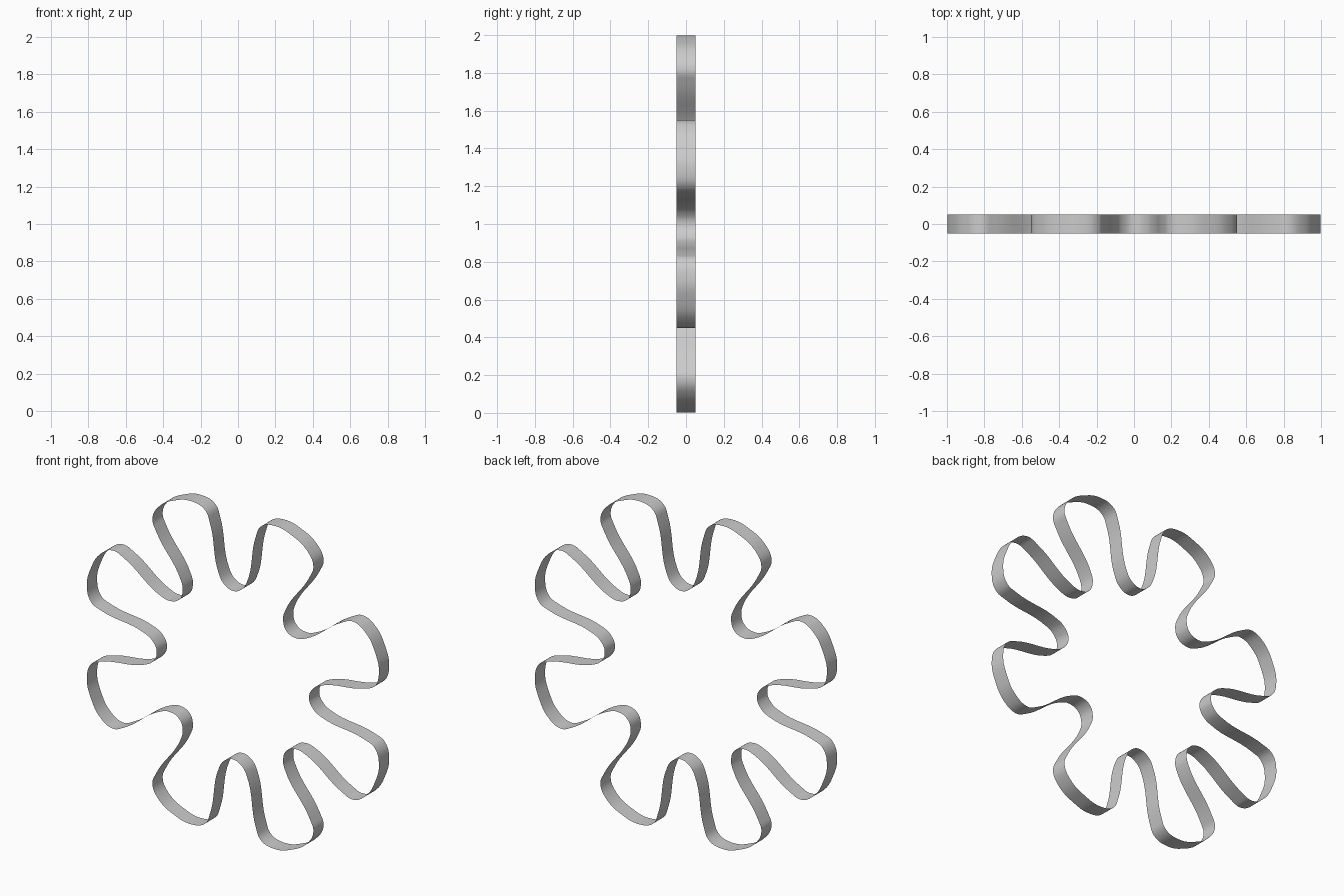
import bpy
from math import cos, sin, radians

if "Cube" in bpy.data.objects:
    bpy.data.objects.remove(bpy.data.objects["Cube"])

# Half of one lobe: (distance along the lobe axis, sideways offset)
half = [(0.527, 0.153), (0.591, 0.141), (0.893, 0.199), (0.968, 0.194), (1.030, 0.120)]
valley_radius, tip_radius, lobes = 0.52, 1.05, 8

# One full lobe from valley, over the tip, to just before the next valley
lobe = [(a, -s) for a, s in half] + [(tip_radius, 0)] + [(a, s) for a, s in reversed(half)]

points = []
for i in range(lobes):
    v, t = radians(45 * i), radians(45 * i + 22.5)
    points.append((valley_radius * cos(v), valley_radius * sin(v)))
    points += [(a * cos(t) - s * sin(t), a * sin(t) + s * cos(t)) for a, s in lobe]

# Closed smooth outline, extruded into a thin open band
curve = bpy.data.curves.new("lobed_band", 'CURVE')
curve.dimensions = '3D'
curve.resolution_u = 8
curve.extrude = 0.05
spline = curve.splines.new('BEZIER')
spline.bezier_points.add(len(points) - 1)
spline.use_cyclic_u = True
for bp, (x, y) in zip(spline.bezier_points, points):
    bp.co = (x, y, 0)
    bp.handle_left_type = bp.handle_right_type = 'AUTO'

band = bpy.data.objects.new("lobed_band", curve)
bpy.context.collection.objects.link(band)
band.rotation_euler = (radians(90), 0, 0)
band.location = (0, 0, 1)

# Turn the band into a smooth-shaded mesh
bpy.context.view_layer.objects.active = band
band.select_set(True)
bpy.ops.object.convert(target='MESH')
bpy.ops.object.shade_smooth_by_angle()
